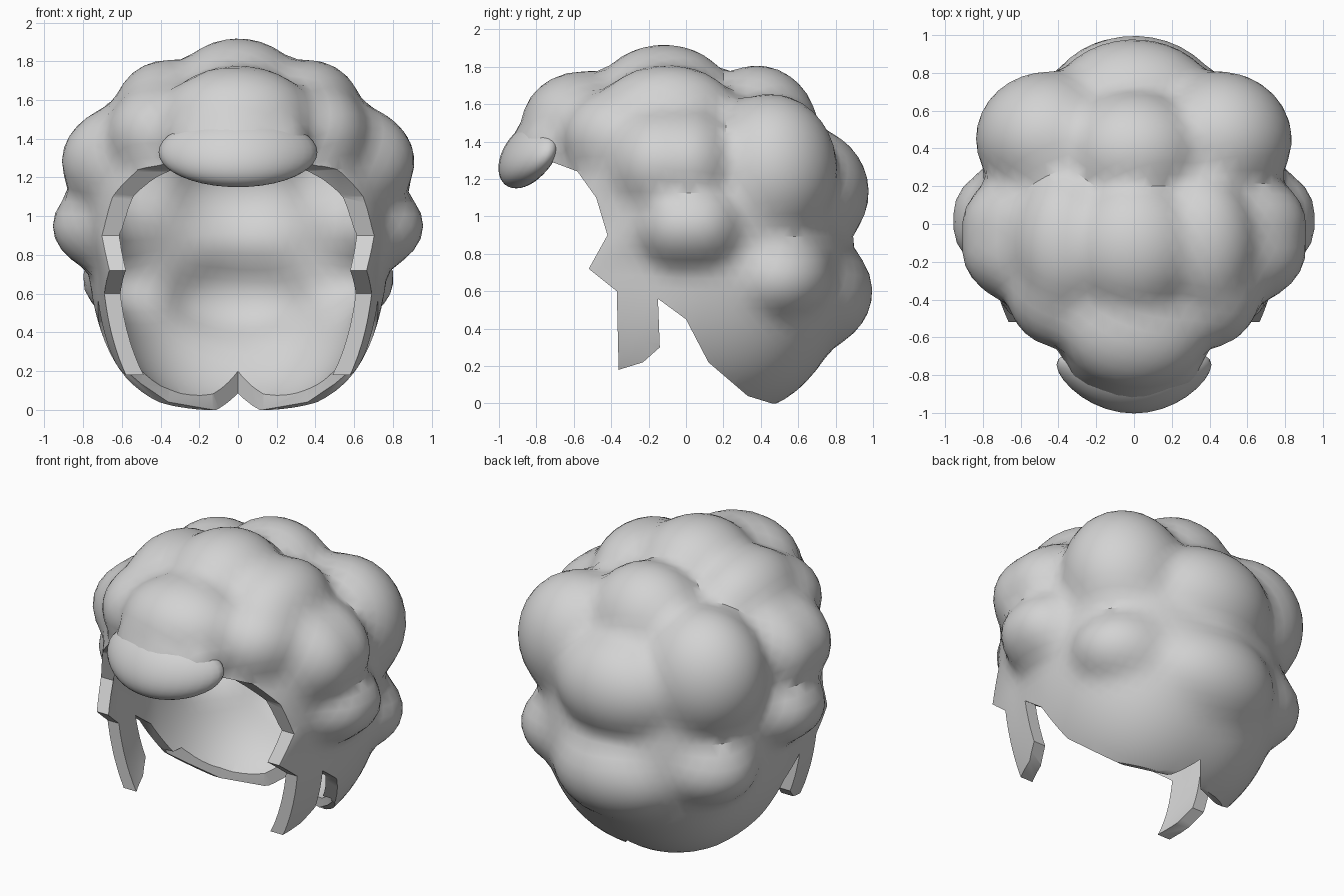
import bpy, bmesh, math
from mathutils import Vector

if "Cube" in bpy.data.objects:
    bpy.data.objects.remove(bpy.data.objects["Cube"])

CENTRE = Vector((0, 0.05, 0.95))
WALL = 0.08

grey = bpy.data.materials.new("hair_grey")
grey.diffuse_color = (0.65, 0.65, 0.65, 1)
grey.use_nodes = True
grey.node_tree.nodes["Principled BSDF"].inputs["Base Color"].default_value = grey.diffuse_color


def mirrored(lumps):
    return lumps + [((-c[0], c[1], c[2]), r) for c, r in lumps if c[0] > 0]


# Curl lumps: centre, radii (those off the middle are mirrored)
LUMPS = mirrored([
    ((0, -0.55, 1.50), (0.40, 0.33, 0.28)),       # forehead
    ((0, -0.12, 1.60), (0.36, 0.38, 0.32)),       # crown
    ((0, 0.38, 1.45), (0.38, 0.33, 0.36)),        # back of crown
    ((0, 0.60, 1.13), (0.46, 0.38, 0.36)),        # back
    ((0, 0.60, 0.60), (0.48, 0.40, 0.34)),        # lower back
    ((0.39, -0.34, 1.42), (0.29, 0.32, 0.27)),    # temple
    ((0.36, -0.10, 1.55), (0.28, 0.38, 0.26)),    # side of crown
    ((0.45, -0.14, 1.28), (0.465, 0.32, 0.33)),   # upper side, front half
    ((0.45, 0.00, 1.28), (0.465, 0.32, 0.33)),    # upper side, rear half
    ((0.55, -0.03, 0.95), (0.41, 0.27, 0.27)),    # lower side, front half
    ((0.55, 0.07, 0.95), (0.41, 0.27, 0.27)),     # lower side, rear half
    ((0.45, 0.45, 1.25), (0.39, 0.36, 0.41)),     # back corner
    ((0.45, 0.48, 0.68), (0.36, 0.31, 0.26)),     # lower back corner
])
# Swelling behind the front tuft, solid inside
SWELL = mirrored([
    ((0, -0.76, 1.36), (0.30, 0.19, 0.16)),
    ((0.22, -0.69, 1.38), (0.16, 0.18, 0.15)),
])


def clamp(x):
    return max(0.0, min(1.0, x))


def base_radius(d):
    """Boxy rounded cap: bowl-like nape, straighter walls at the sideburns."""
    front = clamp(-d.y * 3)
    low = clamp(-d.z * 4)
    rx = 0.80 - low * (0.02 + 0.04 * front)
    ry = 0.80 + low * (0.30 if d.y < 0 else 0.05)
    rz = 0.75 if d.z > 0 else 1.05 + 0.15 * front
    p = 2.4
    s = abs(d.x / rx) ** p + abs(d.y / ry) ** p + abs(d.z / rz) ** p
    return s ** (-1 / p)


def lump_radius(d, c, r):
    """Far hit of a ray from the centre on an ellipsoid."""
    o = [(CENTRE[i] - c[i]) / r[i] for i in range(3)]
    v = [d[i] / r[i] for i in range(3)]
    a = sum(x * x for x in v)
    b = sum(x * y for x, y in zip(o, v))
    disc = b * b - a * (sum(x * x for x in o) - 1)
    return (-b + math.sqrt(disc)) / a if disc > 0 else 0


def hair_radius(d, lumps):
    """Soft maximum of the cap and all lumps."""
    k = 0.012
    rs = [base_radius(d)] + [lump_radius(d, c, r) for c, r in lumps]
    top = max(rs)
    return top + k * math.log(sum(math.exp((r - top) / k) for r in rs))


def finish(name, bm):
    bmesh.ops.recalc_face_normals(bm, faces=bm.faces)
    me = bpy.data.meshes.new(name)
    bm.to_mesh(me)
    bm.free()
    ob = bpy.data.objects.new(name, me)
    bpy.context.collection.objects.link(ob)
    me.materials.append(grey)
    return ob


def hair_blob(name, lumps, inset=0.0):
    bm = bmesh.new()
    bmesh.ops.create_icosphere(bm, subdivisions=5, radius=1)
    for v in bm.verts:
        d = v.co.normalized()
        v.co = CENTRE + d * hair_radius(d, lumps)
    bmesh.ops.smooth_vert(bm, verts=bm.verts, factor=0.5,
                          use_axis_x=True, use_axis_y=True, use_axis_z=True)
    if inset:
        bm.normal_update()
        moved = [v.co - v.normal * inset for v in bm.verts]
        for v, co in zip(bm.verts, moved):
            v.co = co
    return finish(name, bm)


def prism(name, points, depth):
    """Solid from a 3D outline pushed along a depth vector."""
    bm = bmesh.new()
    face = bm.faces.new([bm.verts.new(p) for p in points])
    ext = bmesh.ops.extrude_face_region(bm, geom=[face])
    bmesh.ops.translate(bm, vec=depth, verts=[
        g for g in ext["geom"] if isinstance(g, bmesh.types.BMVert)])
    return finish(name, bm)


def activate(ob):
    bpy.ops.object.select_all(action='DESELECT')
    ob.select_set(True)
    bpy.context.view_layer.objects.active = ob


def cut(ob, cutter):
    activate(ob)
    m = ob.modifiers.new("cut", 'BOOLEAN')
    m.operation = 'DIFFERENCE'
    m.solver = 'EXACT'
    m.object = cutter
    bpy.ops.object.modifier_apply(modifier=m.name)
    bpy.data.objects.remove(cutter)


# Hollow hair shell
hair = hair_blob("hair_shell", LUMPS + SWELL)
cut(hair, hair_blob("cavity_cutter", LUMPS, WALL))

# Face opening and sideburns as one side profile (y, z)
HAIRLINE = [(-1.5, 1.28), (-0.74, 1.30), (-0.58, 1.24), (-0.48, 1.10),
            (-0.42, 0.90), (-0.52, 0.72), (-0.37, 0.60), (-0.36, 0.18),
            (-0.23, 0.22), (-0.14, 0.30), (-0.15, 0.56), (0.0, 0.45),
            (0.12, 0.22), (0.33, 0.04), (0.46, 0.0), (1.5, 0.0),
            (1.5, -1.0), (-1.5, -1.0)]
cut(hair, prism("hairline_cutter", [(-1.5, y, z) for y, z in HAIRLINE], (3, 0, 0)))

# Neck hole with a notch at the nape, seen from below (x, y)
half = [(0.13, 0.46), (0.36, 0.33), (0.50, 0.22), (0.60, 0.12), (0.64, 0.0)]
neck = [(0, 0.61)] + half + [(-x, y) for x, y in reversed(half)]
cut(hair, prism("neck_cutter", [(x, y, -1) for x, y in neck], (0, 0, 1.25)))

# Rolled tuft over the forehead, leaning forward and bent back at its ends
bm = bmesh.new()
bmesh.ops.create_uvsphere(bm, u_segments=32, v_segments=20, radius=1)
for v in bm.verts:
    x, y, z = v.co.x * 0.41, v.co.y * 0.145, v.co.z * 0.18
    v.co = (x, -0.845 + y + 0.6 * x * x + 0.35 * z, 1.33 + z)
tuft = finish("front_tuft", bm)

for ob in (hair, tuft):
    activate(ob)
    bpy.ops.object.shade_smooth_by_angle(angle=math.radians(40))
